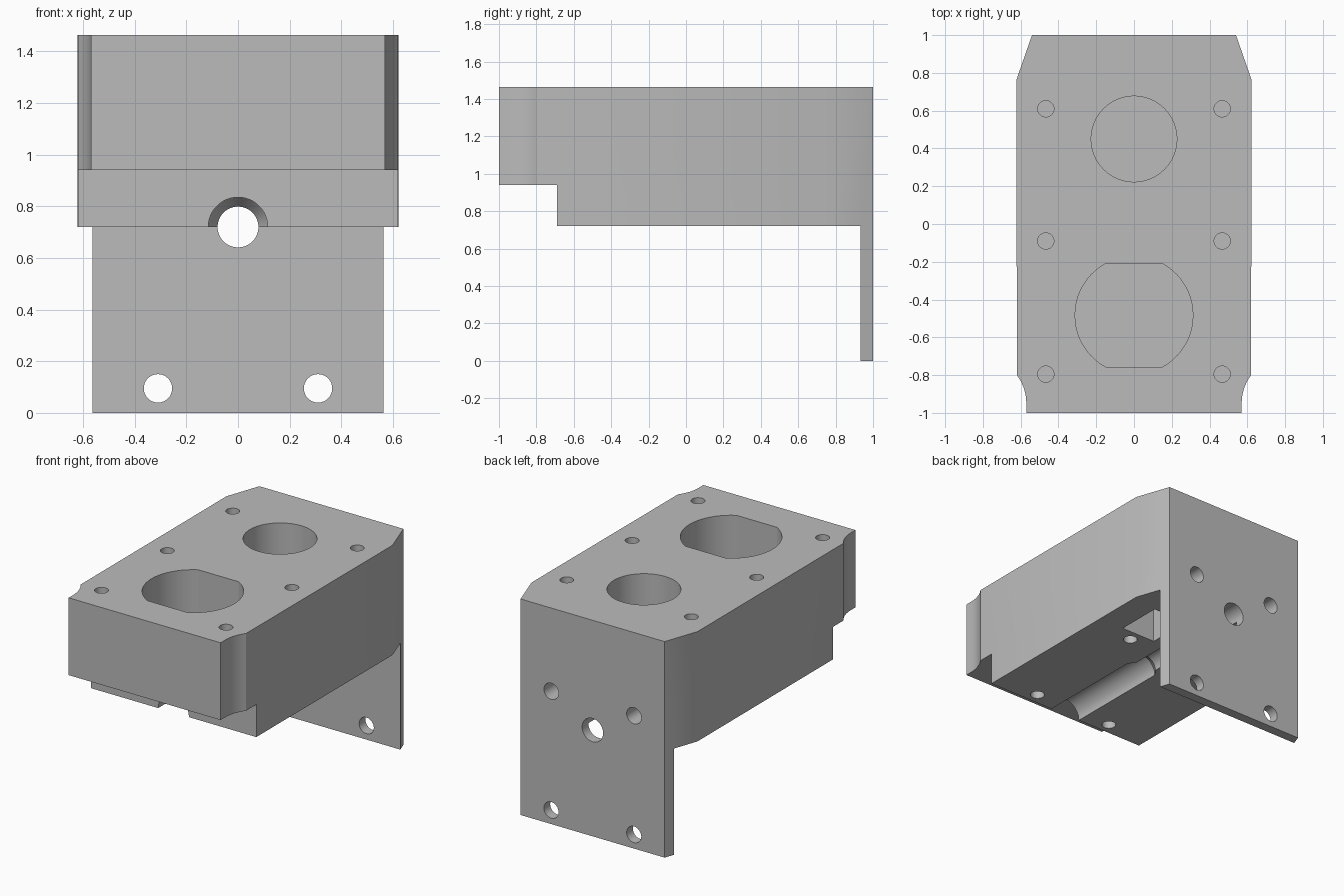
import bpy, bmesh, math
from mathutils import Matrix, Vector

if "Cube" in bpy.data.objects:
    bpy.data.objects.remove(bpy.data.objects["Cube"])

grey = bpy.data.materials.new("light_grey")
grey.diffuse_color = (0.5, 0.5, 0.5, 1)
grey.use_nodes = True
grey.node_tree.nodes["Principled BSDF"].inputs["Base Color"].default_value = grey.diffuse_color


def prism(name, pts, place, depth):
    """Extrude a 2D outline; place maps (u, v, w) to a 3D point."""
    bm = bmesh.new()
    low = [bm.verts.new(place(u, v, 0)) for u, v in pts]
    high = [bm.verts.new(place(u, v, depth)) for u, v in pts]
    n = len(pts)
    bm.faces.new(low[::-1])
    bm.faces.new(high)
    for i in range(n):
        j = (i + 1) % n
        bm.faces.new((low[i], low[j], high[j], high[i]))
    bmesh.ops.recalc_face_normals(bm, faces=bm.faces)
    me = bpy.data.meshes.new(name)
    bm.to_mesh(me)
    bm.free()
    ob = bpy.data.objects.new(name, me)
    bpy.context.collection.objects.link(ob)
    me.materials.append(grey)
    return ob


def circle(x, y, r, n=32):
    return [(x + r * math.cos(2 * math.pi * i / n), y + r * math.sin(2 * math.pi * i / n))
            for i in range(n)]


def combine(target, tool, operation):
    mod = target.modifiers.new("cut", 'BOOLEAN')
    mod.operation, mod.solver, mod.object = operation, 'EXACT', tool
    bpy.context.view_layer.objects.active = target
    bpy.ops.object.modifier_apply(modifier=mod.name)
    bpy.data.objects.remove(tool, do_unlink=True)


def cut_down(pts, z0, z1):
    combine(body, prism("cutter", pts, lambda u, v, w: (u, v, z0 + w), z1 - z0), 'DIFFERENCE')


def cut_along(pts, y0, y1):
    combine(body, prism("cutter", pts, lambda u, v, w: (u, y0 + w, v), y1 - y0), 'DIFFERENCE')


# Footprint: tapered rear corners, concave front corners
start = math.atan2(0.15, -0.2)
arc = [(0.82 + 0.25 * math.cos(start + (math.pi - start) * i / 10),
        -0.95 + 0.25 * math.sin(start + (math.pi - start) * i / 10)) for i in range(11)]
half = [(0.54, 1.0), (0.622, 0.765)] + arc + [(0.57, -1.0)]
outline = half + [(-x, y) for x, y in reversed(half)]
body = prism("mounting_bracket", outline, lambda u, v, w: (u, v, w), 1.464)

# Side profile: stepped block with the tall rear plate
side = [(-1.1, 0.94), (-0.69, 0.94), (-0.69, 0.72), (0.933, 0.72), (0.933, -0.1),
        (1.1, -0.1), (1.1, 1.6), (-1.1, 1.6)]
combine(body, prism("side", side, lambda u, v, w: (w - 1, u, v), 2), 'INTERSECT')

# Round and flat-sided pockets in the top
cut_down(circle(0, 0.45, 0.227, 64), 1.06, 1.6)
a = math.asin(0.273 / 0.312)
arc_angles = [-a + 2 * a * i / 20 for i in range(21)]
right = [(0.312 * math.cos(t), -0.483 + 0.312 * math.sin(t)) for t in arc_angles]
cut_down(right + [(-x, y) for x, y in reversed(right)], 1.02, 1.6)

# Paired screw holes and nut slots
for s in (-1, 1):
    for y in (-0.795, -0.09, 0.61):
        cut_down(circle(s * 0.467, y, 0.043), 1.16, 1.6)
    for y in (-0.61, 0.32):
        cut_down(circle(s * 0.3, y, 0.045), 0.6, 0.92)
    cut_down([(s * 0.17, 0.4), (s * 0.43, 0.4), (s * 0.43, 0.72), (s * 0.17, 0.72)], 0.6, 1.02)
    cut_along(circle(s * 0.31, 0.095, 0.055), 0.8, 1.1)
    cut_along(circle(s * 0.31, 0.9, 0.055), 0.6, 1.1)

# Shaft channel: wide at the front, narrowing through the rear plate
bm = bmesh.new()
rings = []
for y, r in ((-0.8, 0.115), (0.07, 0.115), (0.12, 0.079), (1.1, 0.079)):
    rings.append([bm.verts.new((x, y, z)) for x, z in circle(0, 0.72, r, 48)])
for p, q in zip(rings, rings[1:]):
    for i in range(48):
        j = (i + 1) % 48
        bm.faces.new((p[i], p[j], q[j], q[i]))
bm.faces.new(rings[0])
bm.faces.new(rings[-1])
bmesh.ops.recalc_face_normals(bm, faces=bm.faces)
mesh = bpy.data.meshes.new("channel")
bm.to_mesh(mesh)
bm.free()
mesh.materials.append(grey)
channel = bpy.data.objects.new("channel", mesh)
bpy.context.collection.objects.link(channel)
combine(body, channel, 'DIFFERENCE')

# Single colour and crisp edges with smooth bores
body.data.materials.clear()
body.data.materials.append(grey)
for f in body.data.polygons:
    f.material_index = 0
bpy.ops.object.select_all(action='DESELECT')
body.select_set(True)
bpy.context.view_layer.objects.active = body
bpy.ops.object.shade_smooth_by_angle(angle=math.radians(25))
